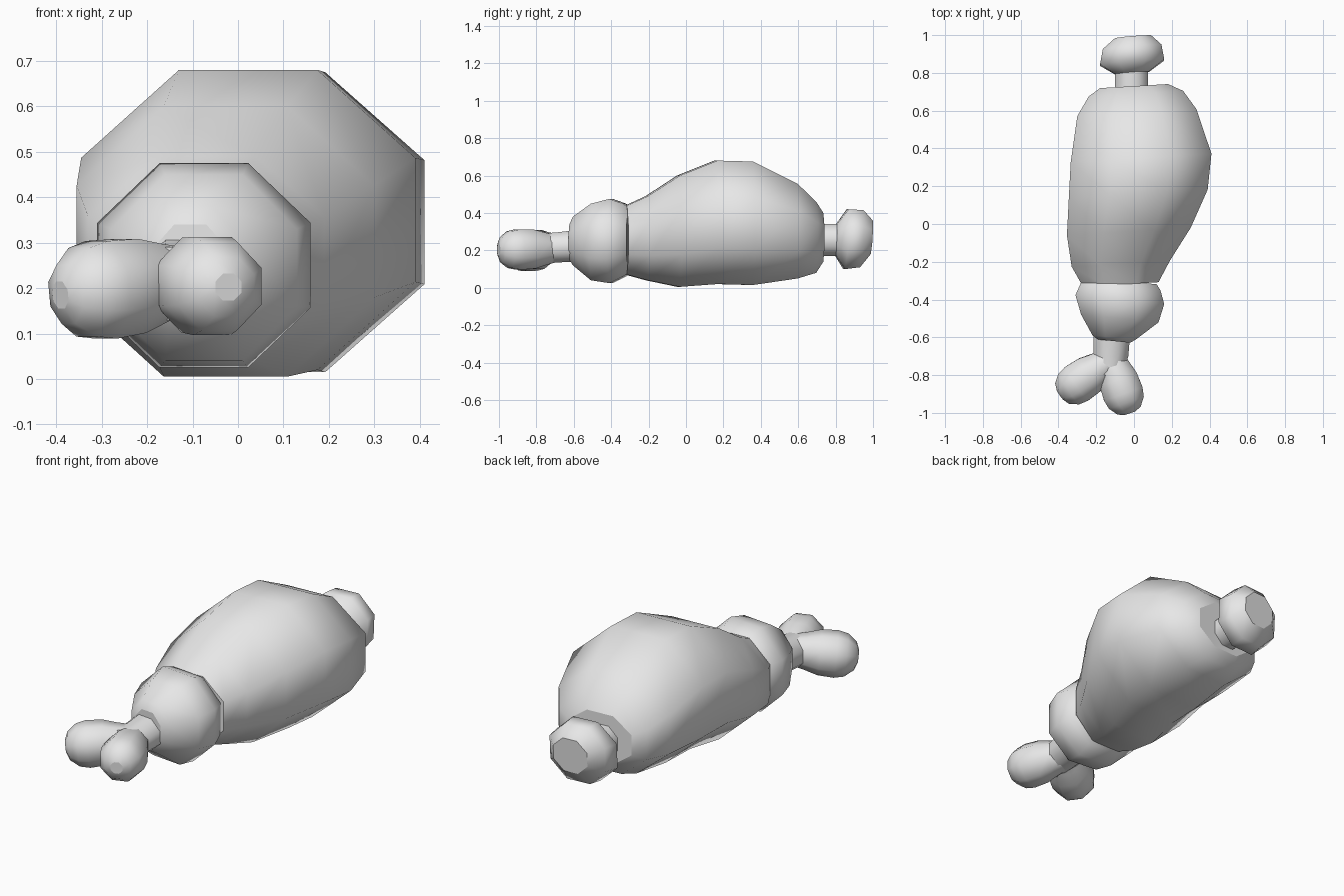
import bpy
import bmesh
from math import sin, cos, pi
from mathutils import Vector

cube = bpy.data.objects.get("Cube")
if cube:
    bpy.data.objects.remove(cube, do_unlink=True)

SIDES = 8

grey = bpy.data.materials.new("plain grey")
grey.use_nodes = True
colour = (0.8, 0.8, 0.8, 1)
grey.diffuse_color = colour
grey.node_tree.nodes["Principled BSDF"].inputs["Base Color"].default_value = colour


def loft(name, rings, tilt=0.0, lean=0.0):
    """Skin octagonal rings (y, left, right, bottom, top); tilt and lean shear y along x and z."""
    bm = bmesh.new()
    loops = []
    for y, x0, x1, z0, z1 in rings:
        cx, cz = (x0 + x1) / 2, (z0 + z1) / 2
        stretch = 1 / cos(pi / SIDES)
        loop = []
        for i in range(SIDES):
            angle = (2 * i + 1) * pi / SIDES
            dx = (x1 - x0) / 2 * stretch * cos(angle)
            dz = (z1 - z0) / 2 * stretch * sin(angle)
            loop.append(bm.verts.new((cx + dx, y + tilt * dx + lean * dz, cz + dz)))
        loops.append(loop)
    for a, b in zip(loops, loops[1:]):
        for i in range(SIDES):
            j = (i + 1) % SIDES
            bm.faces.new((a[i], a[j], b[j], b[i])).smooth = True
    # end caps stay flat
    bm.faces.new(loops[0])
    bm.faces.new(loops[-1])
    bmesh.ops.recalc_face_normals(bm, faces=bm.faces)
    mesh = bpy.data.meshes.new(name)
    bm.to_mesh(mesh)
    bm.free()
    mesh.materials.append(grey)
    obj = bpy.data.objects.new(name, mesh)
    bpy.context.collection.objects.link(obj)
    return obj


def tube(name, start, end, profile):
    """Round loft from start towards end; profile holds (distance, radius)."""
    obj = loft(name, [(t, -r, r, -r, r) for t, r in profile])
    obj.location = start
    direction = Vector(end) - Vector(start)
    obj.rotation_mode = 'QUATERNION'
    obj.rotation_quaternion = direction.to_track_quat('Y', 'Z')
    return obj


# big swollen body of the meat
loft("meat_body", [
    (-0.32, -0.27, 0.13, 0.07, 0.44),
    (-0.21, -0.33, 0.19, 0.04, 0.49),
    (-0.04, -0.355, 0.30, 0.005, 0.6),
    (0.16, -0.345, 0.39, 0.02, 0.68),
    (0.35, -0.335, 0.41, 0.015, 0.675),
    (0.59, -0.3, 0.33, 0.05, 0.555),
    (0.69, -0.24, 0.26, 0.08, 0.46),
    (0.73, -0.18, 0.18, 0.14, 0.4),
], tilt=0.06)

# rounded collar of meat at the narrow end
loft("meat_collar", [
    (-0.3, -0.26, 0.12, 0.08, 0.43),
    (-0.33, -0.28, 0.14, 0.06, 0.45),
    (-0.4, -0.31, 0.16, 0.025, 0.475),
    (-0.5, -0.28, 0.13, 0.04, 0.45),
    (-0.6, -0.22, 0.01, 0.12, 0.38),
    (-0.62, -0.19, -0.02, 0.15, 0.34),
], tilt=-0.1)

# front bone with a forked end
loft("front_bone_shaft", [
    (-0.58, -0.215, -0.02, 0.14, 0.31),
    (-0.7, -0.215, -0.03, 0.135, 0.295),
    (-0.8, -0.2, -0.06, 0.13, 0.29),
])
LOBE = [(0, 0.07), (0.07, 0.085), (0.14, 0.104), (0.22, 0.108),
        (0.27, 0.098), (0.315, 0.065), (0.33, 0.03)]
tube("front_bone_right_lobe", (-0.12, -0.72, 0.22), (-0.31, -0.85, 0.195), LOBE)
tube("front_bone_left_lobe", (-0.13, -0.69, 0.21), (-0.06, -0.89, 0.205), LOBE)

# back bone with a blunt knob
loft("back_bone_shaft", [
    (0.7, -0.1, 0.075, 0.17, 0.34),
    (0.83, -0.1, 0.075, 0.17, 0.34),
])
loft("back_bone_knob", [
    (0.8, -0.1, 0.08, 0.18, 0.34),
    (0.855, -0.18, 0.16, 0.1, 0.42),
    (0.935, -0.165, 0.145, 0.11, 0.415),
    (0.99, -0.1, 0.09, 0.18, 0.36),
], tilt=0.08, lean=0.06)
